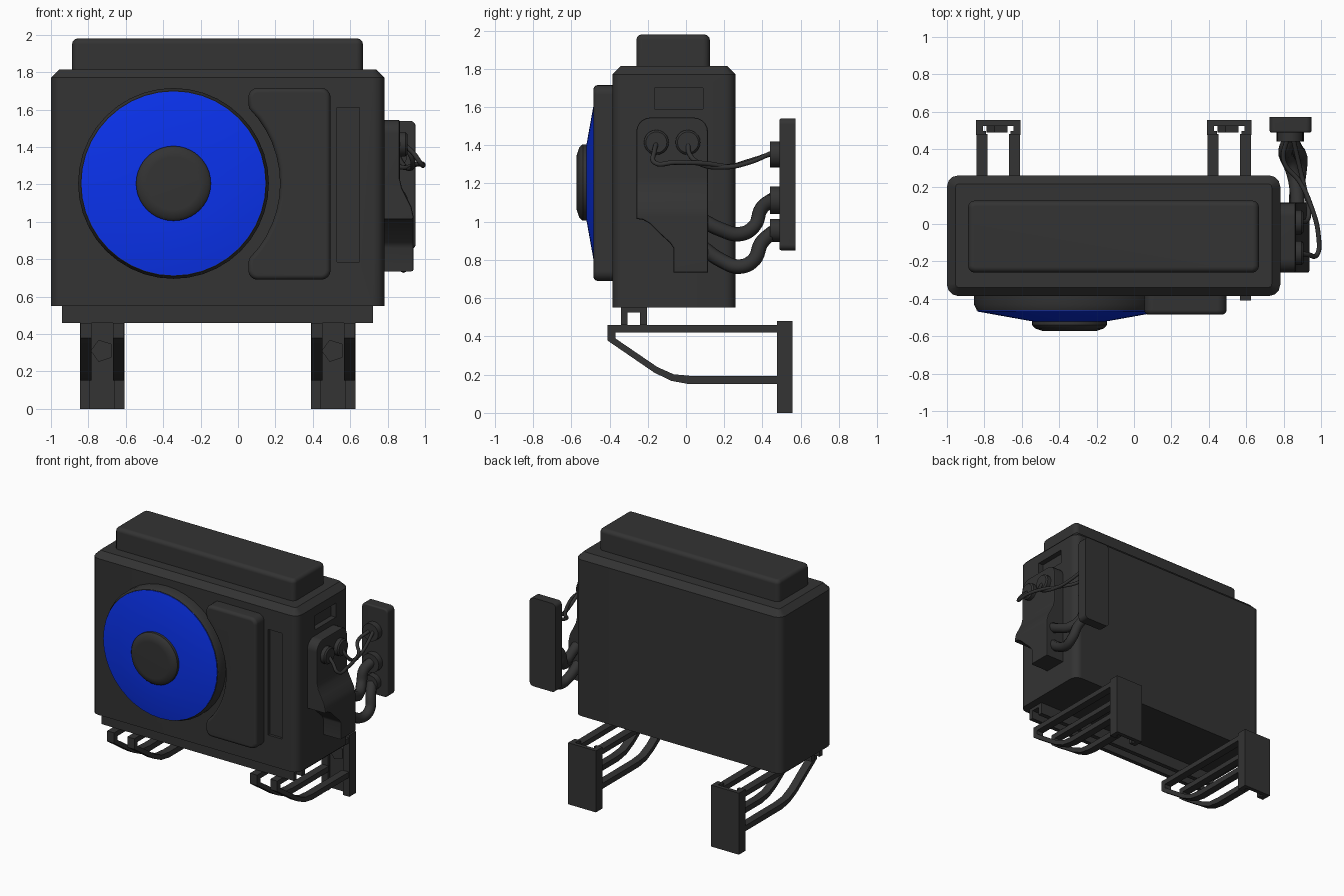
import bpy, bmesh
from math import sin, cos, pi, radians
from mathutils import Vector

if "Cube" in bpy.data.objects:
    bpy.data.objects.remove(bpy.data.objects["Cube"])

blue = bpy.data.materials.new("fan_blue")
blue.diffuse_color = (0.003, 0.032, 0.85, 1)
blue.use_nodes = True
blue.node_tree.nodes["Principled BSDF"].inputs["Base Color"].default_value = blue.diffuse_color
dark = bpy.data.materials.new("dark_grey")
dark.diffuse_color = (0.033, 0.033, 0.033, 1)
dark.use_nodes = True
dark.node_tree.nodes["Principled BSDF"].inputs["Base Color"].default_value = dark.diffuse_color


def finish(name, bm, mat=dark, angle=35):
    bmesh.ops.recalc_face_normals(bm, faces=bm.faces)
    me = bpy.data.meshes.new(name)
    bm.to_mesh(me)
    bm.free()
    ob = bpy.data.objects.new(name, me)
    bpy.context.collection.objects.link(ob)
    me.materials.append(mat)
    bpy.ops.object.select_all(action='DESELECT')
    ob.select_set(True)
    bpy.context.view_layer.objects.active = ob
    bpy.ops.object.shade_smooth_by_angle(angle=radians(angle))
    return ob


def prism(name, axis, pts, lo, hi, corner=0, rim=0, segs=3, rim_segs=3):
    """Extrude a 2D outline along an axis; round its corners and the rim of the 'hi' cap."""
    k = "xyz".index(axis)
    bm = bmesh.new()

    def vert(p, d):
        c = list(p)
        c.insert(k, d)
        return bm.verts.new(c)
    a = [vert(p, lo) for p in pts]
    b = [vert(p, hi) for p in pts]
    n = len(pts)
    bm.faces.new(a)
    bm.faces.new(b[::-1])
    for i in range(n):
        bm.faces.new((a[i], b[i], b[(i + 1) % n], a[(i + 1) % n]))
    bmesh.ops.recalc_face_normals(bm, faces=bm.faces)
    if corner:
        edges = [e for e in bm.edges
                 if abs(e.verts[0].co[k] - e.verts[1].co[k]) > 1e-4 and e.calc_face_angle() > 0.7]
        bmesh.ops.bevel(bm, geom=edges, offset=corner, segments=segs, profile=0.5, affect='EDGES')
    if rim:
        edges = [e for e in bm.edges if all(abs(v.co[k] - hi) < 1e-5 for v in e.verts)]
        bmesh.ops.bevel(bm, geom=edges, offset=rim, segments=rim_segs, profile=0.5, affect='EDGES')
    return finish(name, bm)


def rect(a0, a1, b0, b1):
    return [(a0, b0), (a1, b0), (a1, b1), (a0, b1)]


def arc(cx, cy, r, a0, a1, n):
    return [(cx + r * cos(radians(a0 + (a1 - a0) * i / n)),
             cy + r * sin(radians(a0 + (a1 - a0) * i / n))) for i in range(n + 1)]


def lathe(name, centre, profile, axis='y', n=40, mat=dark):
    """Revolve (radius, position) pairs around an axis through centre."""
    k = "xyz".index(axis)
    bm = bmesh.new()
    rings = []
    for r, d in profile:
        ring = []
        for u, w in arc(centre[0], centre[1], r, 0, 360 - 360 / n, n - 1):
            c = [u, w]
            c.insert(k, d)
            ring.append(bm.verts.new(c))
        rings.append(ring)
    for a, b in zip(rings, rings[1:]):
        for i in range(n):
            bm.faces.new((a[i], a[(i + 1) % n], b[(i + 1) % n], b[i]))
    bm.faces.new(rings[0])
    bm.faces.new(rings[-1])
    return finish(name, bm, mat)


def tube(name, pts, r):
    cu = bpy.data.curves.new(name, 'CURVE')
    cu.dimensions = '3D'
    cu.bevel_depth = r
    cu.bevel_resolution = 2
    cu.resolution_u = 6
    cu.use_fill_caps = True
    cu.materials.append(dark)
    s = cu.splines.new('BEZIER')
    s.bezier_points.add(len(pts) - 1)
    for bp, p in zip(s.bezier_points, pts):
        bp.co = p
        bp.handle_left_type = bp.handle_right_type = 'AUTO'
    ob = bpy.data.objects.new(name, cu)
    bpy.context.collection.objects.link(ob)


def carve(ob, cutter):
    m = ob.modifiers.new("recess", 'BOOLEAN')
    m.operation = 'DIFFERENCE'
    m.solver = 'EXACT'
    m.object = cutter
    bpy.context.view_layer.objects.active = ob
    bpy.ops.object.modifier_apply(modifier=m.name)
    bpy.data.objects.remove(cutter)


# casing with side handle and front slot recesses
casing = prism("casing", 'z', rect(-1, 0.782, -0.385, 0.26), 0.55, 1.815, 0.06, 0.045, rim_segs=1)
carve(casing, prism("handle_cutter", 'x', rect(-0.165, 0.09, 1.59, 1.70), 0.74, 0.9))
carve(casing, prism("slot_cutter", 'y', rect(0.53, 0.65, 0.785, 1.61), -0.365, -0.5))
bpy.ops.object.select_all(action='DESELECT')
casing.select_set(True)
bpy.context.view_layer.objects.active = casing
bpy.ops.object.shade_smooth_by_angle(angle=radians(35))
prism("top_cap", 'z', rect(-0.887, 0.668, -0.26, 0.125), 1.80, 1.98, 0.035, 0.03)

# base rail: channel open at the bottom
prism("base_rail", 'x', [(-0.34, 0.46), (-0.34, 0.555), (-0.205, 0.555), (-0.205, 0.46),
                         (-0.24, 0.46), (-0.24, 0.525), (-0.307, 0.525), (-0.307, 0.46)], -0.94, 0.722)

# fan: shroud ring, coloured cone, hub
fan = (-0.345, 1.205)
lathe("fan_shroud", fan, [(0.51, -0.37), (0.51, -0.43), (0.495, -0.463), (0.47, -0.463)])
lathe("fan_cone", fan, [(0.492, -0.45), (0.492, -0.468), (0.19, -0.522)], mat=blue)
lathe("fan_hub", fan, [(0.2, -0.50), (0.2, -0.54), (0.185, -0.558), (0.14, -0.573)])

# front panel hugging the fan
outline = (arc(fan[0], fan[1], 0.57, 45, -45, 12)
           + arc(0.105, 0.74, 0.05, 180, 270, 4) + arc(0.445, 0.74, 0.05, 270, 360, 4)
           + arc(0.445, 1.665, 0.05, 0, 90, 4) + arc(0.105, 1.665, 0.05, 90, 180, 4))
prism("front_panel", 'y', outline, -0.37, -0.485, rim=0.025)

# side valve cover: thin at the top, swelling outwards into a hood below
cover = prism("valve_cover", 'x', [(0.115, 0.735), (-0.065, 0.735), (-0.065, 0.86), (-0.085, 0.89),
                                   (-0.14, 0.94), (-0.19, 0.99), (-0.225, 1.01), (-0.26, 1.015)]
              + arc(-0.185, 1.47, 0.075, 180, 90, 5) + arc(0.04, 1.47, 0.075, 90, 0, 5),
              0.76, 0.865, rim=0.01, rim_segs=2)
bm = bmesh.new()
bm.from_mesh(cover.data)
for z in (1.03, 1.08, 1.13, 1.18, 1.23):
    bmesh.ops.bisect_plane(bm, geom=bm.verts[:] + bm.edges[:] + bm.faces[:],
                           plane_co=(0, 0, z), plane_no=(0, 0, 1))
for v in bm.verts:
    if v.co.x > 0.84:
        t = min(max((1.23 - v.co.z) / 0.2, 0), 1)
        v.co.x += 0.073 * t * t * (3 - 2 * t)
bm.to_mesh(cover.data)
bm.free()

# cable sockets on the cover
for i, y in enumerate((-0.155, 0.01)):
    lathe(f"cover_socket_{i}", (y, 1.415), [(0.065, 0.85), (0.065, 0.895), (0.055, 0.905)], 'x', 20)

# wall plate with three sockets
prism("wall_plate", 'y', rect(0.725, 0.95, 0.85, 1.54), 0.573, 0.488, 0.03, 0.012)
for i, (z, r) in enumerate(((1.352, 0.068), (1.112, 0.073), (0.955, 0.06))):
    lathe(f"wall_socket_{i}", (0.835, z), [(r, 0.50), (r, 0.44)], 'y', 20)

# cables and pipes
tube("cable_0", [(0.89, -0.155, 1.41), (0.935, -0.165, 1.37), (0.978, -0.165, 1.31), (0.986, -0.06, 1.31),
                 (0.945, 0.1, 1.305), (0.89, 0.22, 1.29), (0.80, 0.34, 1.32), (0.82, 0.46, 1.36)], 0.013)
tube("cable_1", [(0.89, 0.01, 1.41), (0.925, 0.02, 1.35), (0.935, 0.07, 1.305), (0.91, 0.2, 1.285),
                 (0.88, 0.33, 1.31), (0.85, 0.46, 1.365)], 0.013)
tube("pipe_0", [(0.875, 0.08, 1.01), (0.87, 0.18, 0.96), (0.85, 0.28, 0.935), (0.815, 0.36, 0.98),
                (0.81, 0.395, 1.07), (0.835, 0.46, 1.12)], 0.038)
tube("pipe_1", [(0.865, 0.08, 0.87), (0.87, 0.18, 0.80), (0.885, 0.28, 0.765), (0.89, 0.355, 0.80),
                (0.87, 0.395, 0.89), (0.835, 0.46, 0.95)], 0.038)

# wall brackets: bent arms, lipped channel and five-sided bolt
arm = [(0.48, 0.46), (-0.41, 0.46), (-0.41, 0.378), (-0.165, 0.21), (-0.075, 0.167), (0.02, 0.15), (0.48, 0.15),
       (0.48, 0.193), (0.03, 0.193), (-0.065, 0.202), (-0.15, 0.24), (-0.37, 0.39), (-0.37, 0.42), (0.48, 0.42)]
half = [(0.12, 0.556), (0.12, 0.475), (0.065, 0.475), (0.065, 0.498), (0.082, 0.498), (0.082, 0.525)]
for side, cx in (("left", -0.726), ("right", 0.509)):
    for i, dx in enumerate((-0.117, 0.057)):
        prism(f"bracket_arm_{side}_{i}", 'x', arm, cx + dx, cx + dx + 0.06)
    channel = [(cx + x, y) for x, y in half] + [(cx - x, y) for x, y in half[::-1]]
    prism(f"bracket_channel_{side}", 'z', channel, 0, 0.48)
    prism(f"bracket_bolt_{side}", 'y', arc(cx, 0.31, 0.062, 36, 324, 4), 0.53, 0.49)

# keep the big flat faces evenly shaded beside their rounded edges
for ob in bpy.data.objects:
    if ob.type == 'MESH':
        w = ob.modifiers.new("flat_normals", 'WEIGHTED_NORMAL')
        w.keep_sharp = True
